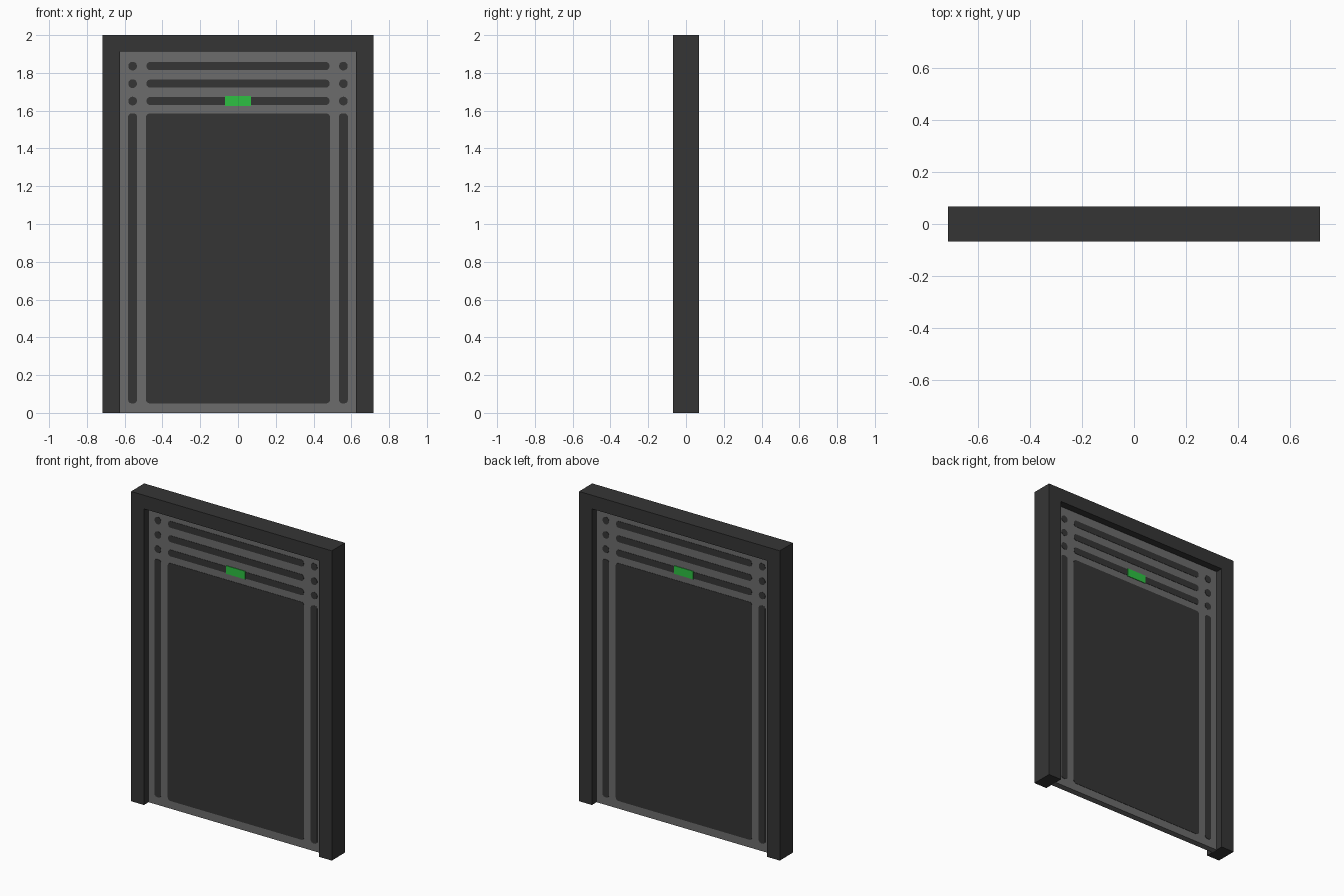
import bpy, bmesh, math

cube = bpy.data.objects.get("Cube")
if cube:
    bpy.data.objects.remove(cube, do_unlink=True)


def material(name, rgb):
    m = bpy.data.materials.new(name)
    m.use_nodes = True
    col = (*rgb, 1.0)
    m.diffuse_color = col
    m.node_tree.nodes["Principled BSDF"].inputs["Base Color"].default_value = col
    return m


CHARCOAL = material("charcoal", (0.036, 0.036, 0.036))
GREY = material("mid grey", (0.150, 0.150, 0.150))
GREEN = material("indicator green", (0.027, 0.527, 0.054))


def extrude_outline(name, outline, y0, y1, mat):
    """Solid made from an x-z outline, running from y0 to y1."""
    bm = bmesh.new()
    face = bm.faces.new([bm.verts.new((x, y0, z)) for x, z in outline])
    ext = bmesh.ops.extrude_face_region(bm, geom=[face])
    verts = [v for v in ext["geom"] if isinstance(v, bmesh.types.BMVert)]
    bmesh.ops.translate(bm, verts=verts, vec=(0, y1 - y0, 0))
    bmesh.ops.recalc_face_normals(bm, faces=bm.faces)
    mesh = bpy.data.meshes.new(name)
    bm.to_mesh(mesh)
    bm.free()
    mesh.materials.append(mat)
    obj = bpy.data.objects.new(name, mesh)
    bpy.context.collection.objects.link(obj)
    return obj


def rounded_rect(cx, cz, w, h, r, steps=5):
    pts = []
    for quarter, (sx, sz) in enumerate([(1, 1), (-1, 1), (-1, -1), (1, -1)]):
        for i in range(steps + 1):
            a = math.pi / 2 * (quarter + i / steps)
            pts.append((cx + sx * (w / 2 - r) + r * math.cos(a),
                        cz + sz * (h / 2 - r) + r * math.sin(a)))
    return pts


def rect(cx, cz, w, h):
    return [(cx + sx * w / 2, cz + sz * h / 2)
            for sx, sz in [(1, 1), (-1, 1), (-1, -1), (1, -1)]]


W, H, D = 0.717, 2.0, 0.0675      # frame half width, height, half depth
OPEN_W, OPEN_H = 0.625, 1.912     # opening half width and height
DOOR = 0.020                      # door half thickness
PLATE = 0.002                     # thickness of the dark inlays

# Door frame: two jambs and a lintel in one profile
extrude_outline("door_frame",
                [(-W, 0), (-OPEN_W, 0), (-OPEN_W, OPEN_H), (OPEN_W, OPEN_H),
                 (OPEN_W, 0), (W, 0), (W, H), (-W, H)], -D, D, CHARCOAL)

# Door slab
extrude_outline("door_slab", rect(0, OPEN_H / 2, 2 * OPEN_W, OPEN_H),
                -DOOR, DOOR, GREY)

# Inlays repeated on both faces of the door
for side, s in (("front", -1), ("back", 1)):
    def plate(name, outline, mat=CHARCOAL, thick=PLATE):
        extrude_outline(f"{side}_{name}", outline, s * DOOR, s * (DOOR + thick), mat)

    # Large centre panel
    plate("centre_panel", rounded_rect(0, 0.818, 0.974, 1.535, 0.02))

    # Upright slots beside the panel
    for label, sx in (("left", 1), ("right", -1)):
        plate(f"{label}_upright_slot",
              rounded_rect(sx * 0.558, 0.818, 0.047, 1.535, 0.018))

    # Three rows of a long slot with a dot at each end
    for row, z in enumerate((1.651, 1.743, 1.836), 1):
        plate(f"slot_row_{row}", rounded_rect(0, z, 0.968, 0.042, 0.018))
        for label, sx in (("left", 1), ("right", -1)):
            plate(f"{label}_dot_{row}",
                  rounded_rect(sx * 0.558, z, 0.046, 0.046, 0.0225))

    # Green indicator light
    plate("indicator_light", rect(0, 1.651, 0.136, 0.052), GREEN, 0.004)
